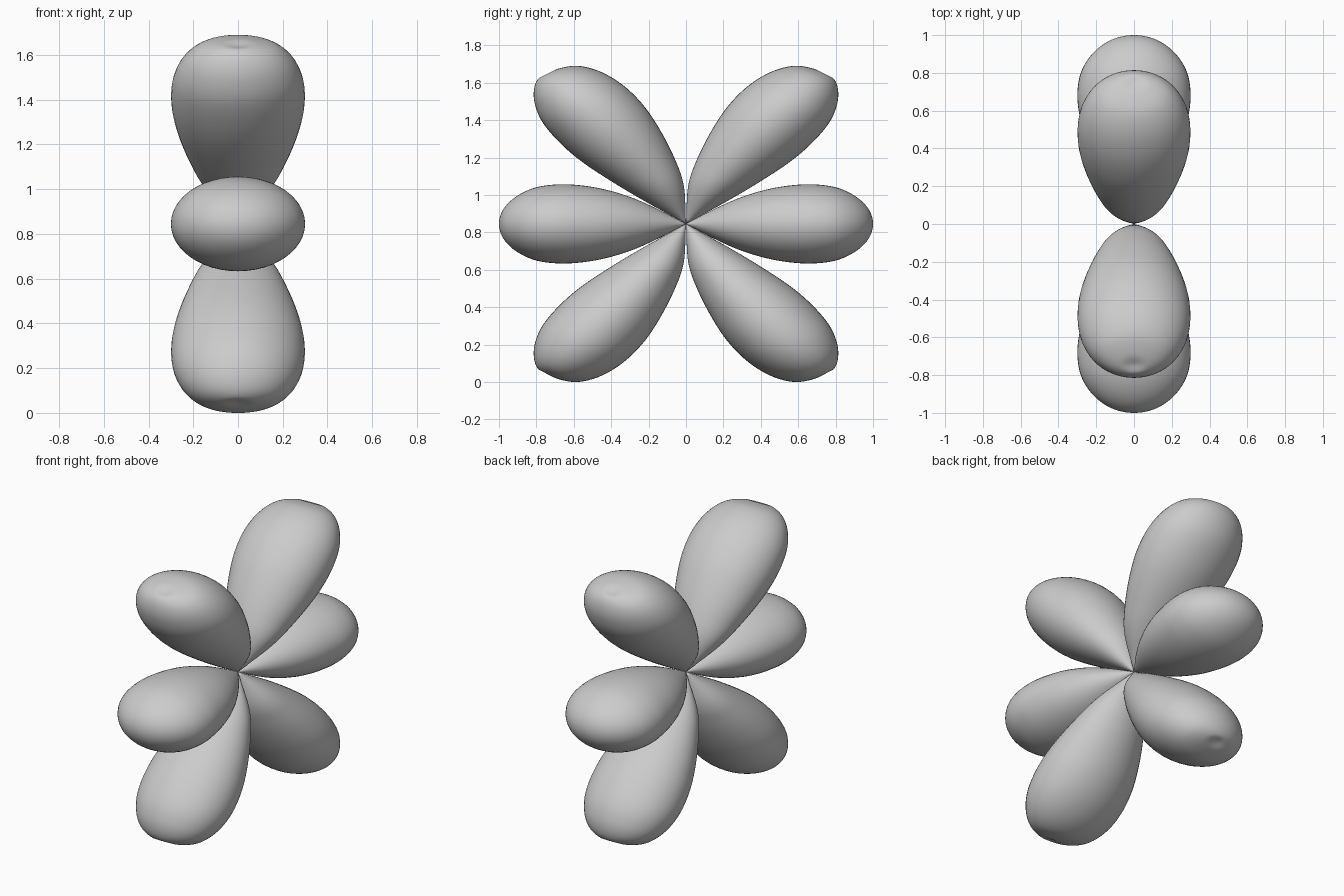
import bpy, bmesh, math

if "Cube" in bpy.data.objects:
    bpy.data.objects.remove(bpy.data.objects["Cube"])

CENTRE_Z = 0.845
SEGMENTS = 48
STEPS = 8

# Stations along a lobe: upper edge (y, z), lower edge (y, z), half width in x
DIAGONAL = [
    (0, 0, 0, 0, 0),
    (.012, .205, .214, .118, .145),
    (.062, .353, .385, .219, .218),
    (.139, .503, .556, .332, .272),
    (.225, .631, .674, .433, .297),
    (.332, .738, .765, .540, .292),
    (.455, .813, .807, .636, .252),
    (.578, .845, .813, .717, .182),
    (.685, .829, .791, .775, .085),
    (.743, .797, .743, .797, 0),
]
HALF = [(0, 0, 0), (.14, .074, .105), (.28, .137, .19), (.42, .181, .25),
        (.56, .206, .286), (.69, .211, .300), (.81, .193, .278),
        (.91, .145, .212), (.977, .078, .115), (1, 0, 0)]
HORIZONTAL = [(y, w, y, -w, h) for y, w, h in HALF]


def smooth_stations(st):
    """Smooth interpolation; the curve continues mirrored past the tip so it is round."""
    a, b, c, d, h = st[-2]
    first = tuple(2 * p - q for p, q in zip(st[0], st[1]))
    pts = [first] + st + [(c, d, a, b, -h)]
    out = []
    for i in range(1, len(pts) - 2):
        p = pts[i - 1:i + 3]
        for k in range(STEPS):
            t = k / STEPS
            out.append(tuple(0.5 * (2 * q1 + (q2 - q0) * t
                       + (2 * q0 - 5 * q1 + 4 * q2 - q3) * t * t
                       + (3 * q1 - q0 - 3 * q2 + q3) * t ** 3)
                       for q0, q1, q2, q3 in zip(*p)))
    return out[1:]


def lobe(name, stations, sy, sz):
    """Elliptical rings lofted from the centre point to the rounded tip."""
    bm = bmesh.new()
    start = bm.verts.new((0, 0, CENTRE_Z))
    rings = []
    for uy, uz, ly, lz, h in smooth_stations(stations):
        ring = []
        for k in range(SEGMENTS):
            a = 2 * math.pi * k / SEGMENTS
            c = math.cos(a) / 2
            y = (uy + ly) / 2 + (uy - ly) * c
            z = (uz + lz) / 2 + (uz - lz) * c
            ring.append(bm.verts.new((h * math.sin(a), sy * y, CENTRE_Z + sz * z)))
        rings.append(ring)
    ty, tz = stations[-1][:2]
    tip = bm.verts.new((0, sy * ty, CENTRE_Z + sz * tz))
    for k in range(SEGMENTS):
        n = (k + 1) % SEGMENTS
        bm.faces.new((start, rings[0][k], rings[0][n]))
        bm.faces.new((tip, rings[-1][n], rings[-1][k]))
        for r0, r1 in zip(rings, rings[1:]):
            bm.faces.new((r0[k], r1[k], r1[n], r0[n]))
    bmesh.ops.recalc_face_normals(bm, faces=bm.faces)
    for f in bm.faces:
        f.smooth = True
    mesh = bpy.data.meshes.new(name)
    bm.to_mesh(mesh)
    bm.free()
    bpy.context.collection.objects.link(bpy.data.objects.new(name, mesh))


# Six lobes fanned out in the y-z plane
for side, sy in (("front", -1), ("back", 1)):
    lobe(side + "_middle_lobe", HORIZONTAL, sy, 1)
    lobe(side + "_upper_lobe", DIAGONAL, sy, 1)
    lobe(side + "_lower_lobe", DIAGONAL, sy, -1)
